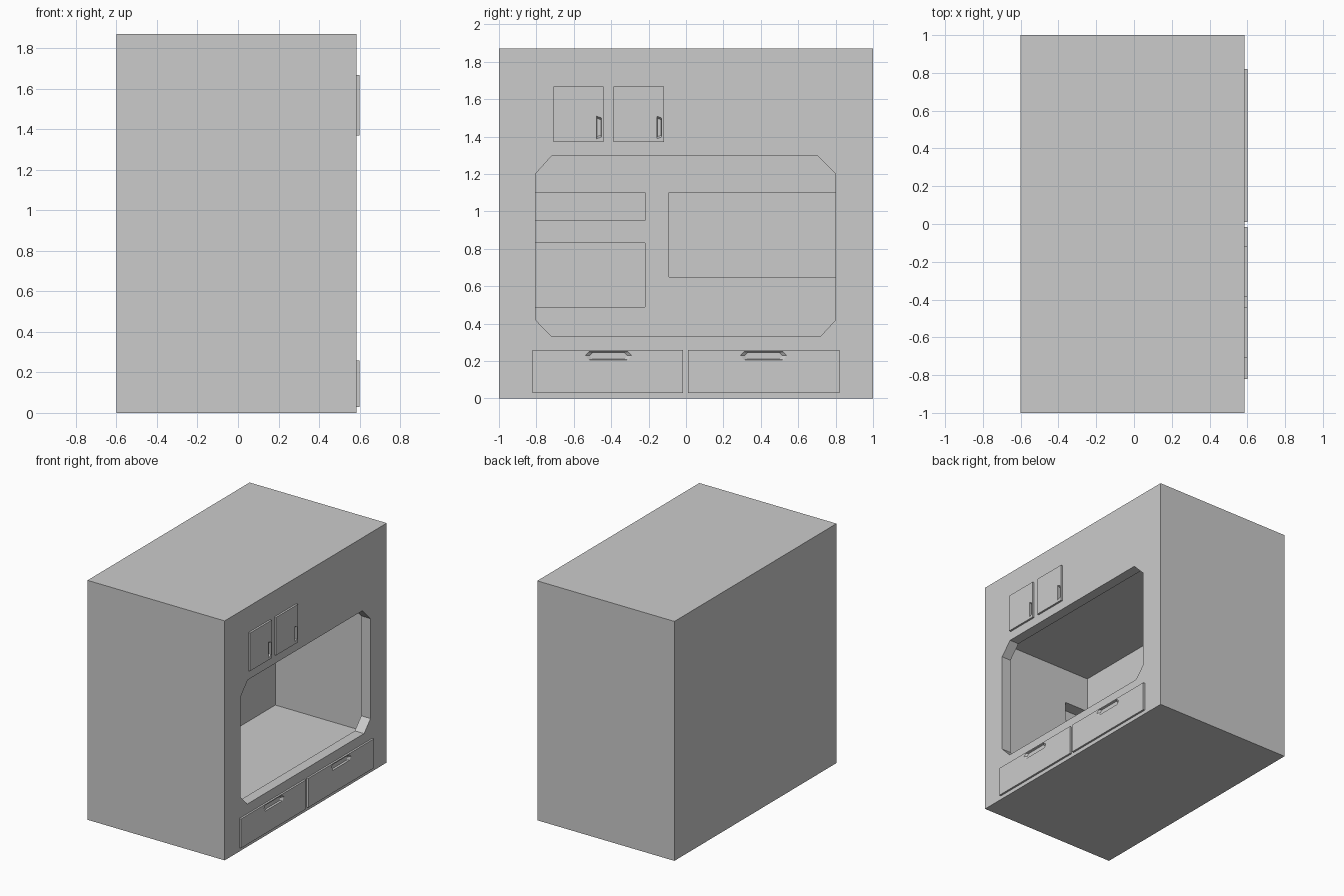
import bpy, bmesh

if "Cube" in bpy.data.objects:
    bpy.data.objects.remove(bpy.data.objects["Cube"])


def prism(name, profile, x0, x1, scale0=1.0):
    """Extrude a (y, z) profile from x0 to x1; the x0 end can be scaled about its centre."""
    cy = sum(p[0] for p in profile) / len(profile)
    cz = sum(p[1] for p in profile) / len(profile)
    bm = bmesh.new()
    a = [bm.verts.new((x0, cy + (y - cy) * scale0, cz + (z - cz) * scale0)) for y, z in profile]
    b = [bm.verts.new((x1, y, z)) for y, z in profile]
    n = len(profile)
    bm.faces.new(a)
    bm.faces.new(b)
    for i in range(n):
        j = (i + 1) % n
        bm.faces.new((a[i], a[j], b[j], b[i]))
    bmesh.ops.recalc_face_normals(bm, faces=bm.faces)
    me = bpy.data.meshes.new(name)
    bm.to_mesh(me)
    bm.free()
    ob = bpy.data.objects.new(name, me)
    bpy.context.collection.objects.link(ob)
    return ob


def rect(y0, y1, z0, z1):
    return [(y0, z0), (y1, z0), (y1, z1), (y0, z1)]


def cut(target, cutter):
    """Subtract the cutter, apply, and remove it."""
    cutter.hide_render = True
    mod = target.modifiers.new("cut", 'BOOLEAN')
    mod.operation = 'DIFFERENCE'
    mod.solver = 'EXACT'
    mod.object = cutter
    bpy.context.view_layer.objects.active = target
    bpy.ops.object.modifier_apply(modifier=mod.name)
    bpy.data.objects.remove(cutter, do_unlink=True)


# Outer housing
FACE = 0.585
body = prism("bunk_housing", rect(-1, 1, 0, 1.87), -0.6, FACE)

# Sleeping space, slightly larger than its doorway
cut(body, prism("room_cutter", rect(-0.885, 0.885, 0.257, 1.375), -0.297, 0.505))

# Doorway with chamfered corners
doorway = [(-0.72, 0.333), (0.72, 0.333), (0.8, 0.42), (0.8, 1.2),
           (0.7, 1.3), (-0.715, 1.3), (-0.805, 1.2), (-0.805, 0.42)]
cut(body, prism("doorway_cutter", doorway, 0.4, 0.7))

# Storage niches in the walls: two wrap round the left corner, one sits at the right
for y0, y1, z0, z1, x1 in ((-0.98, -0.22, 0.95, 1.10, -0.09),
                           (-0.98, -0.22, 0.49, 0.83, -0.09),
                           (-0.09, 0.87, 0.65, 1.10, -0.2)):
    cut(body, prism("niche_cutter", rect(y0, y1, z0, z1), -0.5, x1))

# Drawers with recessed pulls under the doorway
for side, y0, y1, c in (("left", -0.82, -0.015, -0.415), ("right", 0.01, 0.82, 0.415)):
    drawer = prism(side + "_drawer", rect(y0, y1, 0.03, 0.258), FACE - 0.005, 0.6)
    pull = [(c - 0.108, 0.205), (c + 0.108, 0.205), (c + 0.125, 0.23),
            (c + 0.105, 0.25), (c - 0.105, 0.25), (c - 0.125, 0.23)]
    cut(drawer, prism("pull_cutter", pull, 0.587, 0.601, 0.8))

# Cupboard doors with recessed vertical pulls above the doorway
for side, y0, y1 in (("left", -0.708, -0.44), ("right", -0.387, -0.118)):
    door = prism(side + "_cupboard_door", rect(y0, y1, 1.37, 1.667), FACE - 0.005, 0.6)
    e = y1 - 0.012
    pull = [(e - 0.026, 1.387), (e, 1.397), (e, 1.5), (e - 0.026, 1.51)]
    cut(door, prism("pull_cutter", pull, 0.587, 0.601, 0.8))
